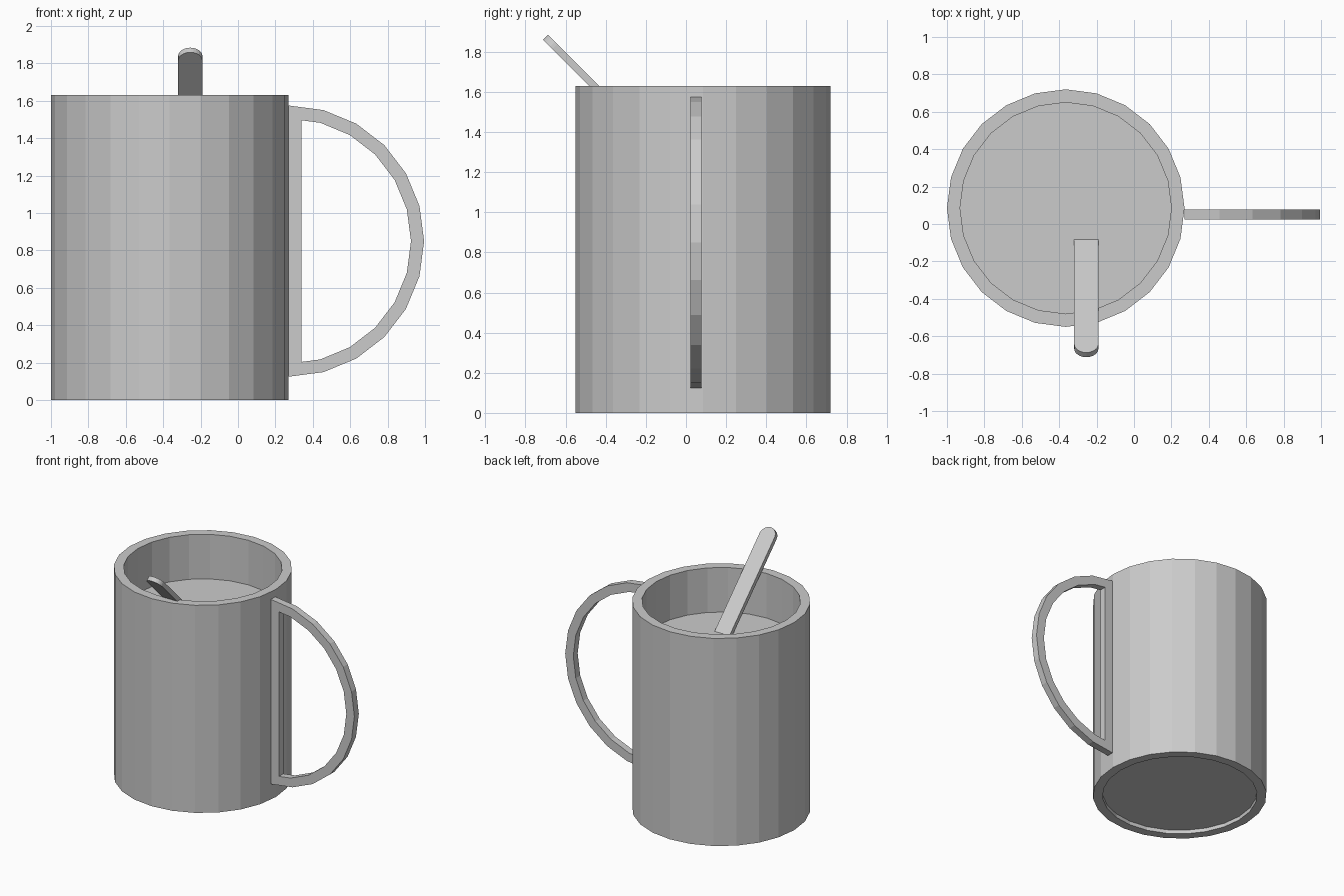
import bpy, bmesh
from math import sin, cos, pi, radians
from mathutils import Matrix, Vector

cube = bpy.data.objects.get("Cube")
if cube:
    bpy.data.objects.remove(cube, do_unlink=True)

grey = bpy.data.materials.new("plain_grey")
grey.use_nodes = True
colour = (0.6, 0.6, 0.6, 1)
grey.diffuse_color = colour
grey.node_tree.nodes["Principled BSDF"].inputs["Base Color"].default_value = colour

MUG = Vector((-0.365, 0.085, 0))
SIDES = 24
RADIUS, INNER, HEIGHT = 0.635, 0.565, 1.63


def finish(name, bm):
    bmesh.ops.recalc_face_normals(bm, faces=bm.faces)
    mesh = bpy.data.meshes.new(name)
    bm.to_mesh(mesh)
    bm.free()
    mesh.materials.append(grey)
    obj = bpy.data.objects.new(name, mesh)
    bpy.context.collection.objects.link(obj)
    return obj


def arc(radius, start, end, steps):
    """Points on a circle arc, angles in degrees."""
    angles = [radians(start + (end - start) * i / steps) for i in range(steps + 1)]
    return [(radius * cos(a), radius * sin(a)) for a in angles]


def extrude(bm, offset):
    """Give the flat faces in bm a thickness."""
    result = bmesh.ops.extrude_face_region(bm, geom=bm.faces[:], use_keep_orig=True)
    moved = [v for v in result["geom"] if isinstance(v, bmesh.types.BMVert)]
    bmesh.ops.translate(bm, vec=offset, verts=moved)


# Mug wall: a ring extruded upward, open at both ends
bm = bmesh.new()
loops = [[bm.verts.new((x, y, 0)) for x, y in arc(r, 0, 360, SIDES)[:-1]]
         for r in (RADIUS, INNER)]
for i in range(SIDES):
    j = (i + 1) % SIDES
    bm.faces.new((loops[0][i], loops[0][j], loops[1][j], loops[1][i]))
extrude(bm, (0, 0, HEIGHT))
finish("mug_wall", bm).location = MUG

# Drink: fills the wall from the recessed base to below the rim
BASE, LEVEL = 0.03, 1.28
bm = bmesh.new()
bm.faces.new([bm.verts.new((x, y, BASE)) for x, y in arc(INNER, 0, 360, SIDES)[:-1]])
extrude(bm, (0, 0, LEVEL - BASE))
finish("drink", bm).location = MUG

# Handle: half ring closed by a straight bar against the wall
BAR, THICK, BIG = 0.07, 0.055, 0.725
SMALL = BIG - 0.07
outer = arc(BIG, -90, 90, 12)
inner = arc(SMALL, -90, 90, 12)
# the bar cuts the ends of the inner arc short
t = BAR / inner[1][0]
end_z = SMALL + (inner[-2][1] - SMALL) * t
inner[0], inner[-1] = (BAR, -end_z), (BAR, end_z)
bm = bmesh.new()
o, n = [[bm.verts.new((x, 0, z)) for x, z in pts] for pts in (outer, inner)]
for i in range(len(o) - 1):
    bm.faces.new((o[i], o[i + 1], n[i + 1], n[i]))
bm.faces.new((o[0], n[0], n[-1], o[-1]))
extrude(bm, (0, THICK, 0))
finish("handle", bm).location = (0.27, 0.023, 0.85)

# Stir stick: flat strip with a round end, leaning out over the front rim
WIDE, LONG, DEEP = 0.065, 0.88, 0.035
bm = bmesh.new()
outline = [(x, y - LONG + WIDE) for x, y in arc(WIDE, 180, 360, 12)]
outline += [(WIDE, 0), (-WIDE, 0)]
bm.faces.new([bm.verts.new((x, y, 0)) for x, y in outline])
extrude(bm, (0, 0, -DEEP))
stick = finish("stir_stick", bm)
stick.matrix_world = Matrix.Translation((-0.255, -0.065, 1.262)) @ Matrix.Rotation(-pi / 4, 4, "X")
